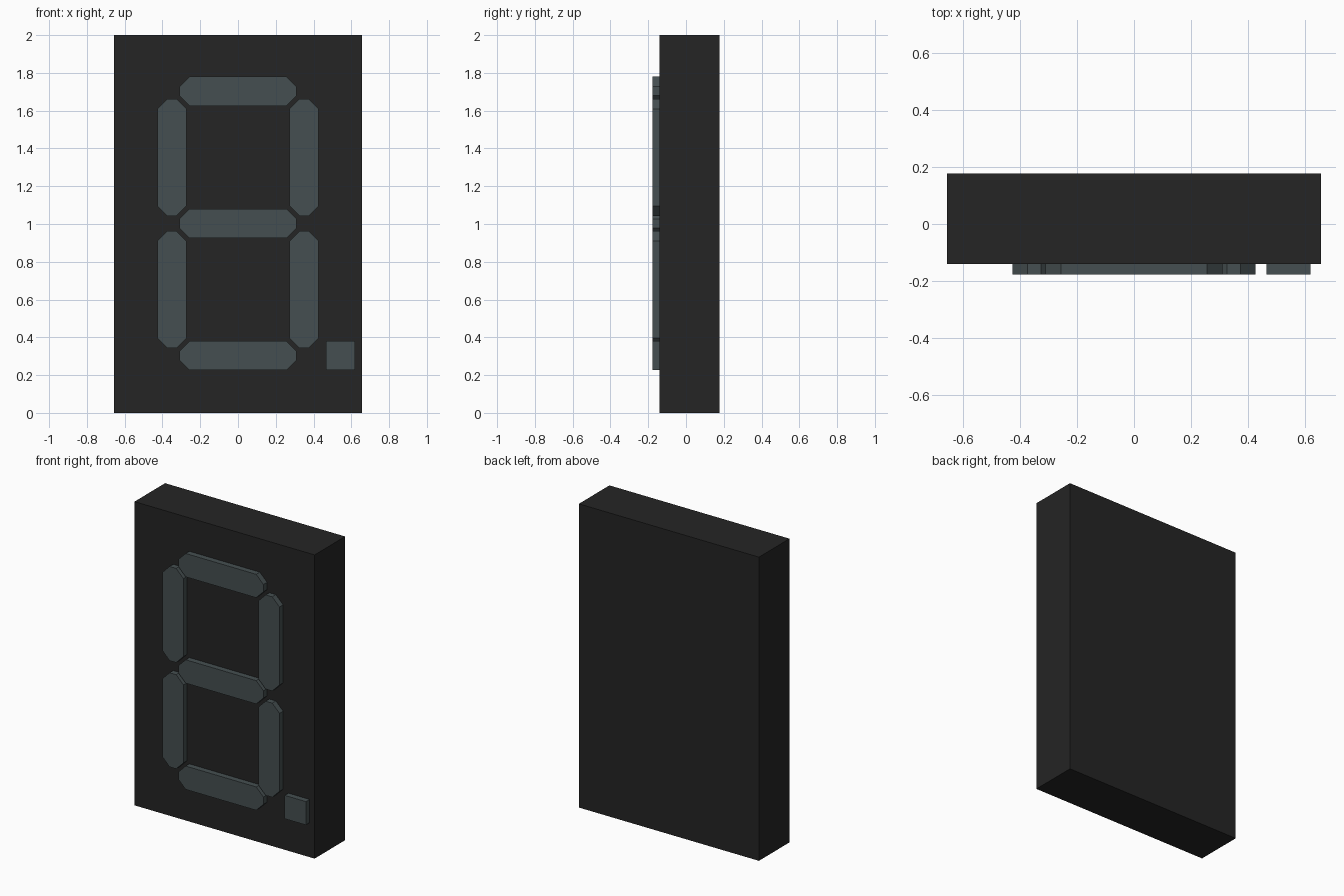
import bpy, bmesh

if "Cube" in bpy.data.objects:
    bpy.data.objects.remove(bpy.data.objects["Cube"])

FRONT, BACK, FACE = -0.14, 0.178, -0.178


def material(name, color):
    m = bpy.data.materials.new(name)
    m.diffuse_color = (*color, 1)
    m.use_nodes = True
    m.node_tree.nodes["Principled BSDF"].inputs["Base Color"].default_value = m.diffuse_color
    return m


def prism(name, outline, y0, y1, mat):
    """Extrude an (x, z) outline along y."""
    bm = bmesh.new()
    face = bm.faces.new([bm.verts.new((x, y0, z)) for x, z in outline])
    ext = bmesh.ops.extrude_face_region(bm, geom=[face])["geom"]
    for v in ext:
        if isinstance(v, bmesh.types.BMVert):
            v.co.y = y1
    bmesh.ops.recalc_face_normals(bm, faces=bm.faces[:])
    me = bpy.data.meshes.new(name)
    bm.to_mesh(me)
    bm.free()
    me.materials.append(mat)
    ob = bpy.data.objects.new(name, me)
    bpy.context.collection.objects.link(ob)
    return ob


def rect(cx, cz, hx, hz, c=0):
    """Rectangle outline, with corners cut by c when given."""
    if not c:
        pts = [(-hx, -hz), (hx, -hz), (hx, hz), (-hx, hz)]
    else:
        pts = [(-hx + c, -hz), (hx - c, -hz), (hx, -hz + c), (hx, hz - c),
               (hx - c, hz), (-hx + c, hz), (-hx, hz - c), (-hx, -hz + c)]
    return [(cx + x, cz + z) for x, z in pts]


black = material("housing_black", (0.018, 0.018, 0.018))
unlit = material("segment_grey", (0.06, 0.078, 0.082))

# Housing
prism("housing", rect(0, 1, 0.656, 1), FRONT, BACK, black)

# Horizontal segments
HALF_W, HALF_L, CUT = 0.077, 0.31, 0.053
for label, z in (("bottom", 0.303), ("middle", 1.003), ("top", 1.703)):
    prism(f"{label}_segment", rect(0, z, HALF_L, HALF_W, CUT), FACE, FRONT, unlit)

# Vertical segments
for row, z in (("lower", 0.653), ("upper", 1.353)):
    for side, x in (("left", -0.35), ("right", 0.35)):
        prism(f"{row}_{side}_segment", rect(x, z, HALF_W, HALF_L, CUT), FACE, FRONT, unlit)

# Decimal point
prism("decimal_point", rect(0.542, 0.303, HALF_W, HALF_W), FACE, FRONT, unlit)
